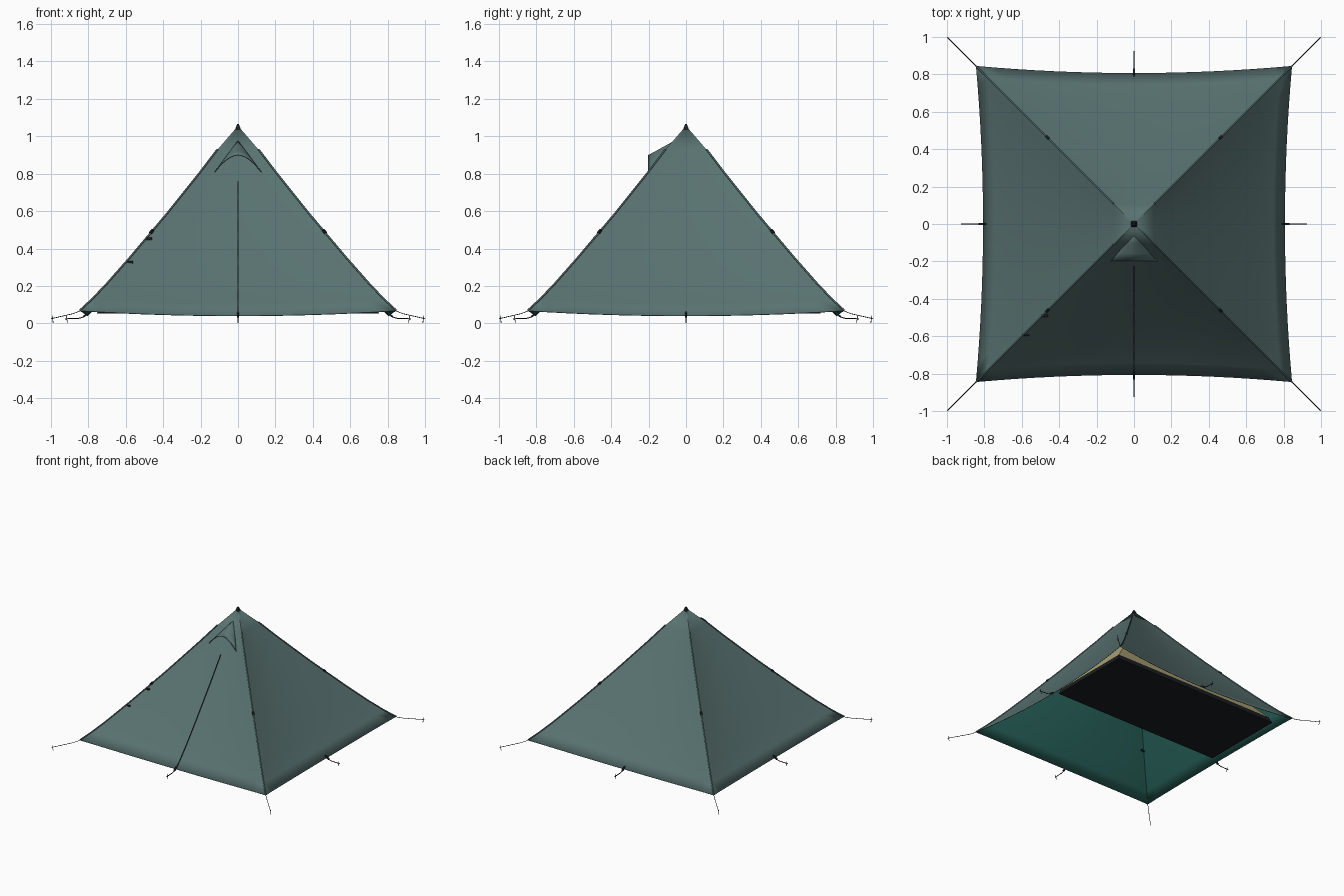
import bpy, bmesh, math
from mathutils import Vector, Matrix

cube = bpy.data.objects.get("Cube")
if cube:
    bpy.data.objects.remove(cube, do_unlink=True)


def material(name, rgb):
    m = bpy.data.materials.new(name)
    m.use_nodes = True
    m.diffuse_color = (*rgb, 1)
    bsdf = m.node_tree.nodes["Principled BSDF"]
    bsdf.inputs["Base Color"].default_value = (*rgb, 1)
    bsdf.inputs["Roughness"].default_value = 0.8
    return m


OUTER = material("grey green fabric", (0.098, 0.17, 0.165))
LINING = material("teal lining", (0.026, 0.15, 0.125))
BLACK = material("black webbing", (0.011, 0.013, 0.014))
CREAM = material("cream mesh", (0.5, 0.44, 0.22))


def finish(name, bm, mats, smooth=True):
    mesh = bpy.data.meshes.new(name)
    bm.to_mesh(mesh)
    bm.free()
    ob = bpy.data.objects.new(name, mesh)
    bpy.context.collection.objects.link(ob)
    for m in mats:
        mesh.materials.append(m)
    if smooth:
        bpy.ops.object.select_all(action="DESELECT")
        ob.select_set(True)
        bpy.context.view_layer.objects.active = ob
        bpy.ops.object.shade_smooth_by_angle(angle=math.radians(35))
    return ob


def loft(bm, rows):
    """Skin a grid of points."""
    grid = [[bm.verts.new(p) for p in row] for row in rows]
    for a, b in zip(grid, grid[1:]):
        for i in range(len(a) - 1):
            bm.faces.new((a[i], b[i], b[i + 1], a[i + 1]))


def tube(name, points, radius, mat, sides=6):
    curve = bpy.data.curves.new(name, "CURVE")
    curve.dimensions = "3D"
    curve.bevel_depth = radius
    curve.bevel_resolution = 1
    curve.use_fill_caps = True
    sp = curve.splines.new("POLY")
    sp.points.add(len(points) - 1)
    for pt, co in zip(sp.points, points):
        pt.co = (*co, 1)
    ob = bpy.data.objects.new(name, curve)
    bpy.context.collection.objects.link(ob)
    curve.materials.append(mat)
    return ob


def box(name, centre, size, mat, turn=0, tilt=0):
    bm = bmesh.new()
    bmesh.ops.create_cube(bm, size=1, matrix=Matrix.Translation(centre)
                          @ Matrix.Rotation(turn, 4, "Z") @ Matrix.Rotation(tilt, 4, "Y")
                          @ Matrix.Diagonal((*size, 1)))
    return finish(name, bm, [mat], False)


# Sagging ridge profile: distance along x (= y) and height
RIDGE = [(0.012, 1.042), (0.11, 0.928), (0.2, 0.81), (0.3, 0.685), (0.38, 0.585),
         (0.47, 0.478), (0.58, 0.348), (0.7, 0.212), (0.78, 0.128), (0.845, 0.068)]


def ridge_z(r):
    for (a, za), (b, zb) in zip(RIDGE, RIDGE[1:]):
        if r <= b:
            return za + (zb - za) * (r - a) / (b - a)
    return RIDGE[-1][1]


def panel_point(r, u):
    """Point on the front panel; u runs -1 to 1 between the ridges."""
    sag = 1 - u * u
    return Vector((r * u, -r * (1 - 0.045 * sag), ridge_z(r) - 0.027 * sag * r / 0.845))


# Canopy: one panel turned four times, teal on the inside
bm = bmesh.new()
for k in range(4):
    turn = Matrix.Rotation(k * math.pi / 2, 3, "Z")
    loft(bm, [[turn @ panel_point(r, i / 8 - 1) for i in range(17)] for r, z in RIDGE])
bmesh.ops.remove_doubles(bm, verts=bm.verts, dist=0.0005)
bmesh.ops.recalc_face_normals(bm, faces=bm.faces)
if sum(f.normal.z for f in bm.faces) < 0:
    bmesh.ops.reverse_faces(bm, faces=bm.faces)
canopy = finish("canopy", bm, [OUTER, LINING])
sol = canopy.modifiers.new("cloth", "SOLIDIFY")
sol.thickness = 0.004
sol.offset = -1
sol.material_offset = 1

# Peak cap
bm = bmesh.new()
bmesh.ops.create_cone(bm, cap_ends=True, segments=4, radius1=0.03, radius2=0.006, depth=0.045,
                      matrix=Matrix.Translation((0, 0, 1.044)) @ Matrix.Rotation(math.pi / 4, 4, "Z"))
finish("peak_cap", bm, [BLACK], False)

for k in range(4):
    ang = k * math.pi / 2
    turn = Matrix.Rotation(ang, 3, "Z")

    # Ridge seam and its line tab
    tube("ridge_seam", [turn @ Vector((r, r, z + 0.002)) for r, z in RIDGE[1:]], 0.005, OUTER)
    box("ridge_tab", turn @ Vector((0.462, 0.462, ridge_z(0.462) + 0.003)),
        (0.025, 0.014, 0.012), BLACK, ang + math.pi / 4, math.radians(40))

    # Corner line and peg
    tube("corner_line", [turn @ Vector(p) for p in
         ((0.84, 0.84, 0.068), (0.88, 0.88, 0.052), (0.998, 0.998, 0.025))], 0.002, BLACK)
    tube("corner_peg", [turn @ Vector(p) for p in
         ((0.994, 0.994, 0.042), (0.988, 0.988, 0.002))], 0.002, BLACK)

    # Side buckle, line and peg
    box("side_buckle", turn @ Vector((0.813, 0, 0.045)), (0.035, 0.012, 0.01), BLACK,
        ang, math.radians(35))
    tube("side_line", [turn @ Vector(p) for p in
         ((0.79, 0, 0.06), (0.825, 0, 0.034), (0.85, 0, 0.027), (0.925, 0, 0.024))], 0.003, BLACK)
    tube("side_peg", [turn @ Vector(p) for p in
         ((0.918, 0, 0.042), (0.912, 0, 0.002))], 0.002, BLACK)

# Door buckles near the front right ridge
for r, z in ((0.482, 0.452), (0.585, 0.326)):
    box("door_buckle", (-r + 0.005, -r - 0.008, z), (0.035, 0.012, 0.012), BLACK)

# Door zip down the front
tube("door_zip", [panel_point(r, 0) + Vector((0, -0.001, 0.001))
                  for r in (0.235, 0.3, 0.38, 0.47, 0.58, 0.7, 0.78, 0.845)], 0.004, BLACK)

# Vent hood: arched mouth narrowing to a point below the peak
bm = bmesh.new()
tip = Vector((0, -0.055, 0.98))
mouth = []
for i in range(13):
    u = i / 6 - 1
    mouth.append(Vector((0.125 * u, -0.2, 0.81 + 0.09 * (1 - abs(u) ** 1.8))))
loft(bm, [[tip.lerp(m, t) for m in mouth] for t in (0.03, 0.35, 0.7, 1)])
bmesh.ops.recalc_face_normals(bm, faces=bm.faces)
if sum(f.normal.z for f in bm.faces) < 0:
    bmesh.ops.reverse_faces(bm, faces=bm.faces)
hood = finish("vent_hood", bm, [OUTER])
sol = hood.modifiers.new("cloth", "SOLIDIFY")
sol.thickness = 0.003
sol.offset = -1
tube("hood_rim", mouth, 0.0025, OUTER)


def ring(x, y0, y1, z):
    return [Vector(p) for p in ((-x, y0, z), (x, y0, z), (x, y1, z), (-x, y1, z), (-x, y0, z))]


# Inner tent: black tub floor with mesh walls, across the back half
low, rim = ring(0.755, 0.02, 0.72, 0.052), ring(0.735, 0.02, 0.7, 0.1)
bm = bmesh.new()
loft(bm, [low, rim])
bmesh.ops.remove_doubles(bm, verts=bm.verts, dist=0.0005)
bm.verts.ensure_lookup_table()
bmesh.ops.holes_fill(bm, edges=[e for e in bm.edges if all(v.co.z < 0.06 for v in e.verts)])
bmesh.ops.recalc_face_normals(bm, faces=bm.faces)
finish("tub_floor", bm, [BLACK], False)

bm = bmesh.new()
loft(bm, [rim, ring(0.02, 0.02, 0.045, 0.9)])
bmesh.ops.remove_doubles(bm, verts=bm.verts, dist=0.0005)
bmesh.ops.recalc_face_normals(bm, faces=bm.faces)
inner = finish("mesh_inner_tent", bm, [CREAM], False)
